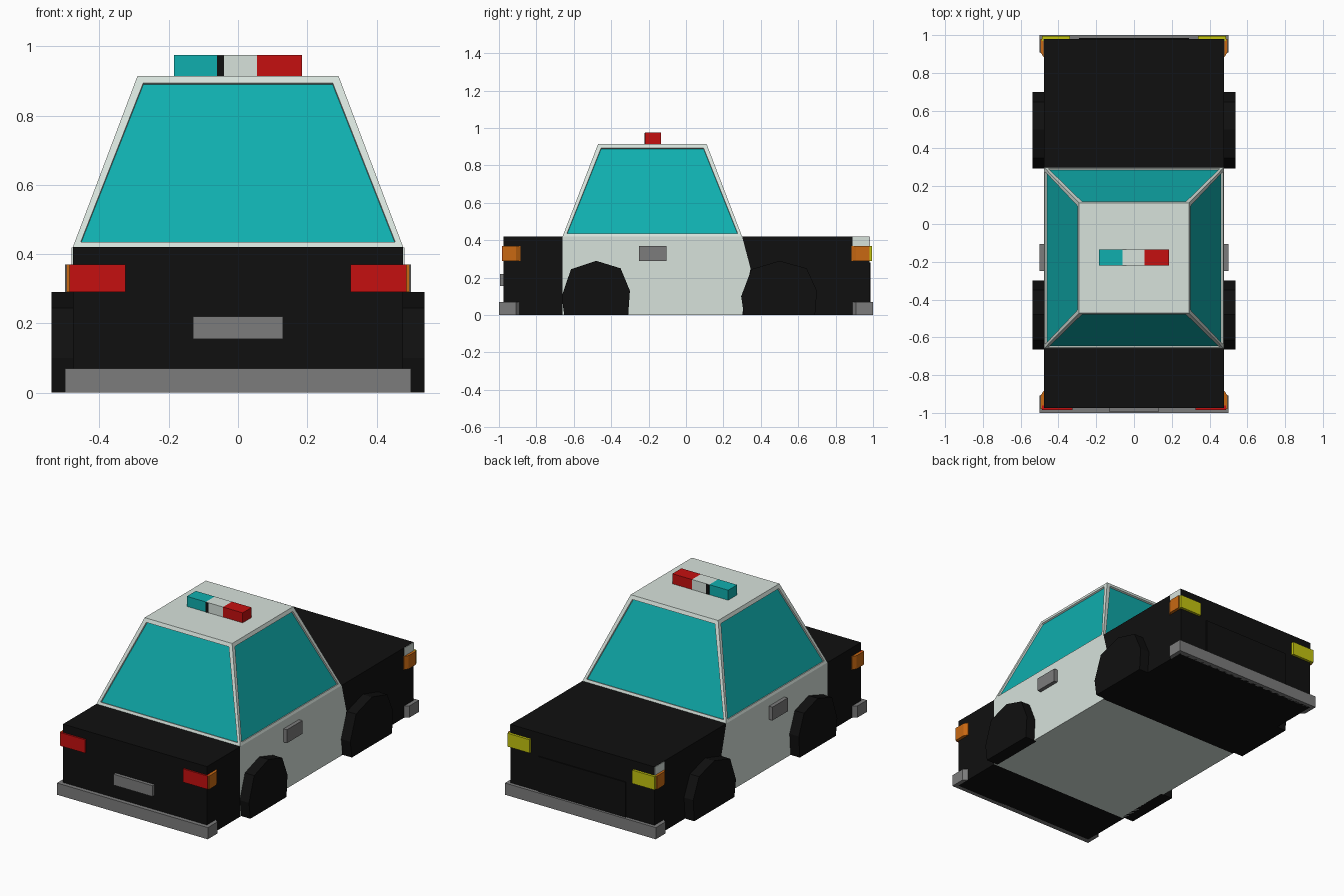
import bpy
import bmesh

cube = bpy.data.objects.get("Cube")
if cube:
    bpy.data.objects.remove(cube, do_unlink=True)


def material(name, rgb):
    m = bpy.data.materials.new(name)
    m.use_nodes = True
    m.diffuse_color = (*rgb, 1)
    m.node_tree.nodes["Principled BSDF"].inputs["Base Color"].default_value = (*rgb, 1)
    return m


BLACK = material("black paint", (0.005, 0.005, 0.005))
WHITE = material("pale paint", (0.68, 0.76, 0.71))
TEAL = material("teal glass", (0.005, 0.43, 0.43))
RED = material("red lens", (0.56, 0.005, 0.005))
GREY = material("grey trim", (0.2, 0.2, 0.2))
ORANGE = material("orange lens", (0.58, 0.14, 0.006))
YELLOW = material("yellow lens", (0.55, 0.55, 0.005))


def finish(name, bm, *mats):
    bmesh.ops.recalc_face_normals(bm, faces=bm.faces)
    mesh = bpy.data.meshes.new(name)
    bm.to_mesh(mesh)
    bm.free()
    for m in mats:
        mesh.materials.append(m)
    obj = bpy.data.objects.new(name, mesh)
    bpy.context.collection.objects.link(obj)
    return obj


def prism(name, points, lo, hi, mat, axis="x"):
    """Extrude a (y, z) profile along x, or an (x, y) plan along z."""
    bm = bmesh.new()
    place = (lambda a, b: (lo, a, b)) if axis == "x" else (lambda a, b: (a, b, lo))
    face = bm.faces.new([bm.verts.new(place(a, b)) for a, b in points])
    out = bmesh.ops.extrude_face_region(bm, geom=[face])
    shift = (hi - lo, 0, 0) if axis == "x" else (0, 0, hi - lo)
    verts = [v for v in out["geom"] if isinstance(v, bmesh.types.BMVert)]
    bmesh.ops.translate(bm, vec=shift, verts=verts)
    return finish(name, bm, mat)


def box(name, x, y, z, mat):
    return prism(name, [(y[0], z[0]), (y[1], z[0]), (y[1], z[1]), (y[0], z[1])], *x, mat)


# Lower body in three sections
W, DECK = 0.477, 0.42
seam = [(0.3, 0), (0.345, 0.25), (0.3, DECK)]
box("tail_body", (-W, W), (-0.975, -0.66), (0, DECK), BLACK)
prism("door_body", [(-0.66, 0)] + seam + [(-0.66, DECK)], -W, W, WHITE)
prism("hood_body", seam + [(0.98, DECK), (0.98, 0)], -W, W, BLACK)

# Tapered cabin with recessed windows
bm = bmesh.new()
rings = []
for z, x, y0, y1 in ((DECK, W, -0.66, 0.3), (0.915, 0.29, -0.47, 0.11)):
    rings.append([bm.verts.new(p) for p in ((-x, y0, z), (x, y0, z), (x, y1, z), (-x, y1, z))])
base, top = rings
bm.faces.new(base[::-1])
bm.faces.new(top)
sides = [bm.faces.new((base[i], base[(i + 1) % 4], top[(i + 1) % 4], top[i])) for i in range(4)]
bmesh.ops.recalc_face_normals(bm, faces=bm.faces)
bmesh.ops.inset_individual(bm, faces=sides, thickness=0.028)
bmesh.ops.inset_individual(bm, faces=sides, thickness=0.001, depth=-0.01)
for f in sides:
    f.material_index = 1
finish("cabin", bm, WHITE, TEAL)

# Faceted wheels with flat bottoms
arch = [(-0.19, 0), (-0.205, 0.1), (-0.15, 0.245), (0, 0.29),
        (0.145, 0.25), (0.2, 0.13), (0.19, 0)]
for s, side in ((1, "left"), (-1, "right")):
    for end, y in (("hood", 0.5), ("tail", -0.48)):
        lean = 1 if y > 0 else 0.9
        prism(f"{end}_wheel_{side}", [(y + a * lean, b) for a, b in arch],
              s * 0.46, s * 0.538, BLACK)

    # Door handles
    box(f"handle_{side}", (s * 0.47, s * 0.5), (-0.25, -0.105), (0.29, 0.37), GREY)

    # End lamps, side markers and pale patch above the hood marker
    box(f"headlamp_{side}", (s * 0.34, s * 0.487), (0.97, 0.995), (0.29, 0.37), YELLOW)
    box(f"tail_lamp_{side}", (s * 0.325, s * 0.487), (-0.985, -0.96), (0.29, 0.37), RED)
    for e, end in ((1, "hood"), (-1, "tail")):
        plan = [(0.47, 0.885), (0.48, 0.885), (0.495, 0.91), (0.495, 0.98), (0.47, 0.98)]
        prism(f"{end}_marker_{side}", [(s * a, e * b) for a, b in plan],
              0.29, 0.37, ORANGE, "z")
    box(f"fender_patch_{side}", (s * 0.474, s * 0.48), (0.89, 0.979), (0.37, 0.419), WHITE)

# Wrap-around bumpers
half = [(0.476, 0.89), (0.5, 0.91), (0.5, 1.0)]
inner = [(-0.476, 0.97), (0.476, 0.97)]
outline = half + [(-a, b) for a, b in reversed(half)] + inner
for e, end in ((1, "hood"), (-1, "tail")):
    prism(f"{end}_bumper", [(a, e * b) for a, b in outline], 0, 0.07, GREY, "z")

# Registration plate and grille
box("tail_plate", (-0.13, 0.13), (-0.995, -0.97), (0.155, 0.22), GREY)
box("grille", (-0.29, 0.29), (0.975, 0.986), (0.07, 0.28), BLACK)

# Roof light bar
bar_y, bar_z = (-0.22, -0.135), (0.91, 0.975)
box("bar_teal_lens", (-0.185, -0.06), bar_y, bar_z, TEAL)
box("bar_centre", (-0.06, 0.055), bar_y, bar_z, WHITE)
box("bar_red_lens", (0.055, 0.185), bar_y, bar_z, RED)
box("bar_divider", (-0.06, -0.04), (-0.222, -0.133), (0.91, 0.974), BLACK)
